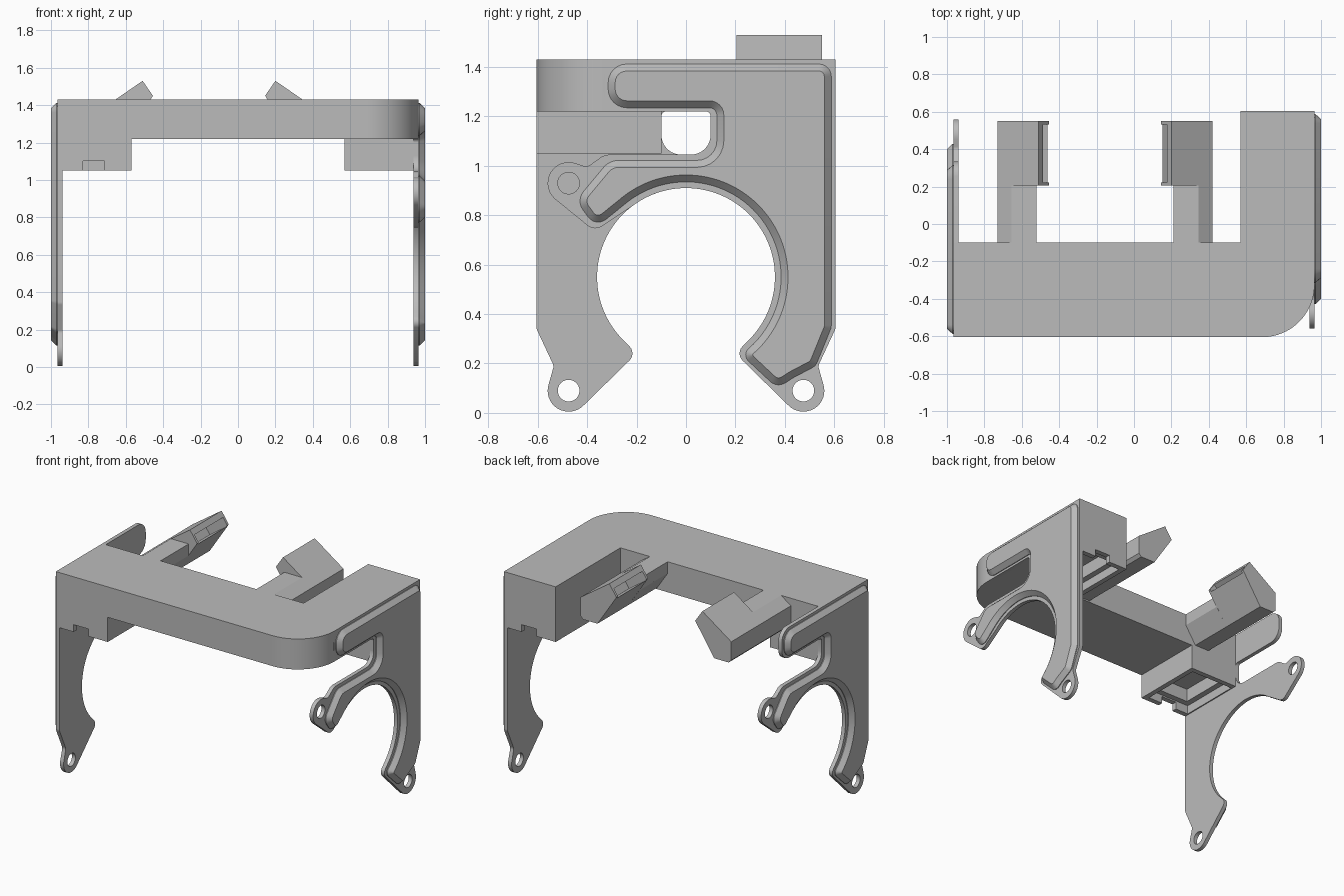
import bpy, bmesh, math
from mathutils import Vector, Matrix

if "Cube" in bpy.data.objects:
    bpy.data.objects.remove(bpy.data.objects["Cube"])

grey = bpy.data.materials.new("plain grey")
grey.use_nodes = True
grey.diffuse_color = (0.5, 0.5, 0.5, 1)
grey.node_tree.nodes["Principled BSDF"].inputs["Base Color"].default_value = (0.5, 0.5, 0.5, 1)
HALF_TURN = Matrix.Rotation(math.pi, 4, 'Z')


def arc(cx, cy, r, a0, a1, n):
    """Points along an arc, as sharp outline corners."""
    angles = [math.radians(a0 + (a1 - a0) * i / n) for i in range(n + 1)]
    return [(cx + r * math.cos(a), cy + r * math.sin(a), 0) for a in angles]


def rounded(corners, steps=6):
    """Outline with every corner (u, v, radius) filleted."""
    out = []
    for i, (u, v, r) in enumerate(corners):
        p = Vector((u, v))
        if r == 0:
            out.append(p)
            continue
        a = (Vector(corners[i - 1][:2]) - p).normalized()
        b = (Vector(corners[(i + 1) % len(corners)][:2]) - p).normalized()
        half = a.angle(b) / 2
        centre = p + (a + b).normalized() * (r / math.sin(half))
        t = r / math.tan(half)
        s, e = p + a * t - centre, p + b * t - centre
        turn = s.angle_signed(e)
        for k in range(steps + 1):
            out.append(centre + Matrix.Rotation(-turn * k / steps, 2) @ s)
    return out


def finish(bm, name, spin=False):
    bmesh.ops.recalc_face_normals(bm, faces=bm.faces[:])
    mesh = bpy.data.meshes.new(name)
    bm.to_mesh(mesh)
    bm.free()
    if spin:
        mesh.transform(HALF_TURN)
    ob = bpy.data.objects.new(name, mesh)
    bpy.context.collection.objects.link(ob)
    mesh.materials.append(grey)
    return ob


def prism(name, loops, place, depth, chamfer=None, spin=False):
    """Extrude an outline (with optional holes); chamfer = (inset, rise)."""
    bm = bmesh.new()
    if len(loops) == 1:
        bm.faces.new([bm.verts.new(place(*p)) for p in loops[0]])
    else:
        edges = []
        for loop in loops:
            vs = [bm.verts.new(place(*p)) for p in loop]
            edges += [bm.edges.new((vs[i - 1], vs[i])) for i in range(len(vs))]
        bmesh.ops.triangle_fill(bm, use_beauty=True, edges=edges)
    res = bmesh.ops.extrude_face_region(bm, geom=bm.faces[:], use_keep_orig=True)
    top = [g for g in res["geom"] if isinstance(g, bmesh.types.BMFace)]
    bmesh.ops.translate(bm, vec=depth, verts=list({v for f in top for v in f.verts}))
    if chamfer:
        bmesh.ops.recalc_face_normals(bm, faces=bm.faces[:])
        bmesh.ops.inset_region(bm, faces=top, thickness=chamfer[0], depth=chamfer[1],
                               use_even_offset=True)
    return finish(bm, name, spin)


def box(name, lo, hi):
    return prism(name, [[(lo[0], lo[1]), (hi[0], lo[1]), (hi[0], hi[1]), (lo[0], hi[1])]],
                 lambda u, v: (u, v, lo[2]), (0, 0, hi[2] - lo[2]))


def carve(ob, cutters):
    bpy.context.view_layer.objects.active = ob
    for c in cutters:
        mod = ob.modifiers.new("cut", 'BOOLEAN')
        mod.object, mod.operation, mod.solver = c, 'DIFFERENCE', 'EXACT'
        bpy.ops.object.modifier_apply(modifier=mod.name)
        bpy.data.objects.remove(c)


TOP, MID, LOW = 1.43, 1.22, 1.05
END, BACK = 0.965, 0.605

# L-shaped top frame
frame = [(-END, -BACK, 0), (END, -BACK, 0.28), (END, BACK, 0),
         (0.57, BACK, 0), (0.57, -0.1, 0), (-END, -0.1, 0)]
prism("top_frame", [rounded(frame, 20)], lambda u, v: (u, v, MID), (0, 0, TOP - MID))

# Hollow mounting blocks under both frame ends
for name, spin in (("right_mount_block", False), ("left_mount_block", True)):
    block = box(name, (-END, -BACK, LOW), (-0.57, -0.1, MID))
    carve(block, [
        box("pocket_mouth", (-0.93, -0.57, LOW - 0.1), (-0.605, -0.135, LOW + 0.06)),
        box("pocket_core", (-0.89, -0.53, LOW), (-0.645, -0.175, MID - 0.02)),
        box("front_notch", (-0.83, -0.7, LOW - 0.1), (-0.715, -0.5, LOW + 0.05))])
    if spin:
        block.data.transform(HALF_TURN)

# Side plates: thin base with ears, plus a raised chamfered panel
base = [(BACK, TOP, 0), (-0.335, TOP, 0.08), (-0.335, MID, 0.08), (0.1, MID, 0.02),
        (0.1, 1.045, 0.08), (-0.33, 1.045, 0.06), (-0.4, 0.995, 0.03)]
base += arc(-0.475, 0.93, 0.085, 75, 228, 14)
base += [(-0.37, 0.735, 0.05)]
base += arc(0, 0.55, 0.36, 128, -45, 48)
base += [(0.2, 0.24, 0.04)]
base += arc(0.475, 0.09, 0.085, 225, 380, 16)
base += [(0.535, 0.19, 0.03), (BACK, 0.34, 0.04)]
holes = [[p[:2] for p in arc(y, z, 0.044, 0, 345, 23)]
         for y, z in ((-0.475, 0.93), (0.475, 0.09))]

panel = [(0.588, 1.412, 0.05), (-0.315, 1.412, 0.075), (-0.315, 1.235, 0.075),
         (0.125, 1.235, 0.03), (0.125, 1.022, 0.08), (-0.31, 1.022, 0.08),
         (-0.445, 0.86, 0.06), (-0.365, 0.75, 0.05)]
panel += arc(0, 0.55, 0.385, 128, -45, 48)
panel += [(0.225, 0.235, 0.035), (0.37, 0.1, 0.05), (0.43, 0.14, 0.05),
          (0.525, 0.19, 0.05), (0.588, 0.345, 0.05)]

for side, spin in (("left", False), ("right", True)):
    prism(side + "_plate", [rounded(base)] + holes,
          lambda u, v: (0.938, u, v), (0.027, 0, 0), spin=spin)
    prism(side + "_raised_panel", [rounded(panel)],
          lambda u, v: (0.96, u, v), (0.01, 0, 0), chamfer=(0.028, 0.03), spin=spin)

# Rear clips: a stem from the frame and a tilted, slotted head
head = [(0.2, 1.53), (0.145, 1.45), (0.29, 1.23), (0.4, 1.23), (0.42, 1.25), (0.42, 1.378)]
stem = [(0.21, TOP), (0.21, 1.35), (0.29, 1.23), (0.4, 1.23), (0.42, 1.25),
        (0.42, 1.378), (0.345, TOP)]
slot = [(0.157, 1.51), (0.122, 1.459), (0.278, 1.35), (0.313, 1.401)]
for side, flip in (("left", False), ("right", True)):
    def across(u):
        return -0.31 - u if flip else u
    prism(side + "_clip_stem", [stem], lambda u, v: (across(u), -0.12, v), (0, 0.33, 0))
    clip = prism(side + "_clip_head", [head], lambda u, v: (across(u), 0.205, v), (0, 0.345, 0))
    carve(clip, [prism("clip_slot", [slot], lambda u, v: (across(u), 0.222, v), (0, 0.311, 0))])

# Smooth curved walls, keep hard edges
bpy.ops.object.select_all(action='DESELECT')
for ob in bpy.context.scene.objects:
    if ob.type == 'MESH' and ob.data.materials and ob.data.materials[0] == grey:
        ob.select_set(True)
        bpy.context.view_layer.objects.active = ob
bpy.ops.object.shade_smooth_by_angle(angle=math.radians(25))
